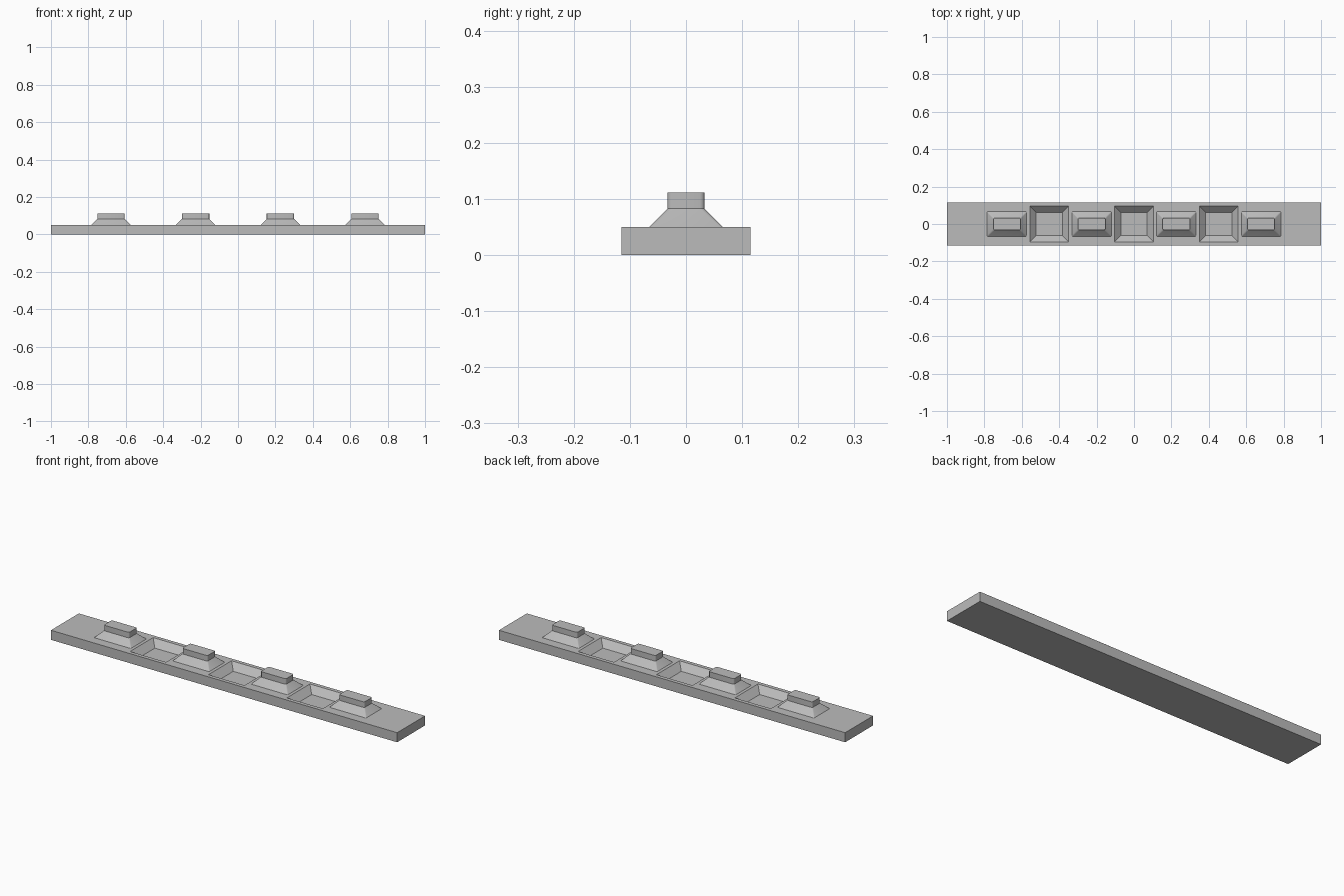
import bpy
import bmesh
from math import cos, sin, pi

if "Cube" in bpy.data.objects:
    bpy.data.objects.remove(bpy.data.objects["Cube"])

# Single plain grey
grey = bpy.data.materials.new("plain grey")
grey.use_nodes = True
colour = (0.5, 0.5, 0.5, 1)
grey.diffuse_color = colour
grey.node_tree.nodes["Principled BSDF"].inputs["Base Color"].default_value = colour

SLAB_TOP = 0.05
SPACING = 0.453
SLOPE = 0.034


def finish(bm, name):
    bmesh.ops.recalc_face_normals(bm, faces=bm.faces)
    mesh = bpy.data.meshes.new(name)
    bm.to_mesh(mesh)
    bm.free()
    mesh.materials.append(grey)
    obj = bpy.data.objects.new(name, mesh)
    bpy.context.collection.objects.link(obj)
    return obj


def rounded_ring(bm, hx, hy, z, radius, steps=3):
    """Ring of vertices around a rounded rectangle."""
    ring = []
    corners = [(1, 1), (-1, 1), (-1, -1), (1, -1)]
    for i, (sx, sy) in enumerate(corners):
        for k in range(steps + 1):
            a = (i + k / steps) * pi / 2
            ring.append(bm.verts.new((sx * (hx - radius) + radius * cos(a),
                                      sy * (hy - radius) + radius * sin(a), z)))
    return ring


# Slab with sloped square recesses
bm = bmesh.new()
bmesh.ops.create_cube(bm, size=1)
for v in bm.verts:
    v.co = (v.co.x * 2, v.co.y * 0.23, (v.co.z + 0.5) * SLAB_TOP)


def cut(co, normal):
    geom = bm.verts[:] + bm.edges[:] + bm.faces[:]
    bmesh.ops.bisect_plane(bm, geom=geom, plane_co=co, plane_no=normal)


pit_x, pit_y = 0.104, 0.095
centres = [-SPACING, 0, SPACING]
for c in centres:
    for side in (-1, 1):
        cut((c + side * pit_x, 0, 0), (1, 0, 0))
for side in (-1, 1):
    cut((0, side * pit_y, 0), (0, 1, 0))
bm.normal_update()
pits = [f for f in bm.faces if f.normal.z > 0.9
        and abs(f.calc_center_median().y) < pit_y
        and any(abs(f.calc_center_median().x - c) < 0.01 for c in centres)]
bmesh.ops.inset_individual(bm, faces=pits, thickness=SLOPE, depth=-0.033,
                           use_even_offset=True)
finish(bm, "slab")

# Raised studs: sloped foot and upright cap with softened corners
for n in range(4):
    bm = bmesh.new()
    rings = [rounded_ring(bm, *r) for r in (
        (0.106, 0.066, SLAB_TOP, 0.005),
        (0.073, 0.033, 0.083, 0.008),
        (0.073, 0.033, 0.112, 0.008))]
    for low, high in zip(rings, rings[1:]):
        for i in range(len(low)):
            j = (i + 1) % len(low)
            bm.faces.new((low[i], low[j], high[j], high[i]))
    bm.faces.new(rings[-1])
    stud = finish(bm, f"stud_{n + 1}")
    stud.location.x = (n - 1.5) * SPACING
    bpy.ops.object.select_all(action="DESELECT")
    stud.select_set(True)
    bpy.context.view_layer.objects.active = stud
    bpy.ops.object.shade_smooth_by_angle(angle=pi / 5)
